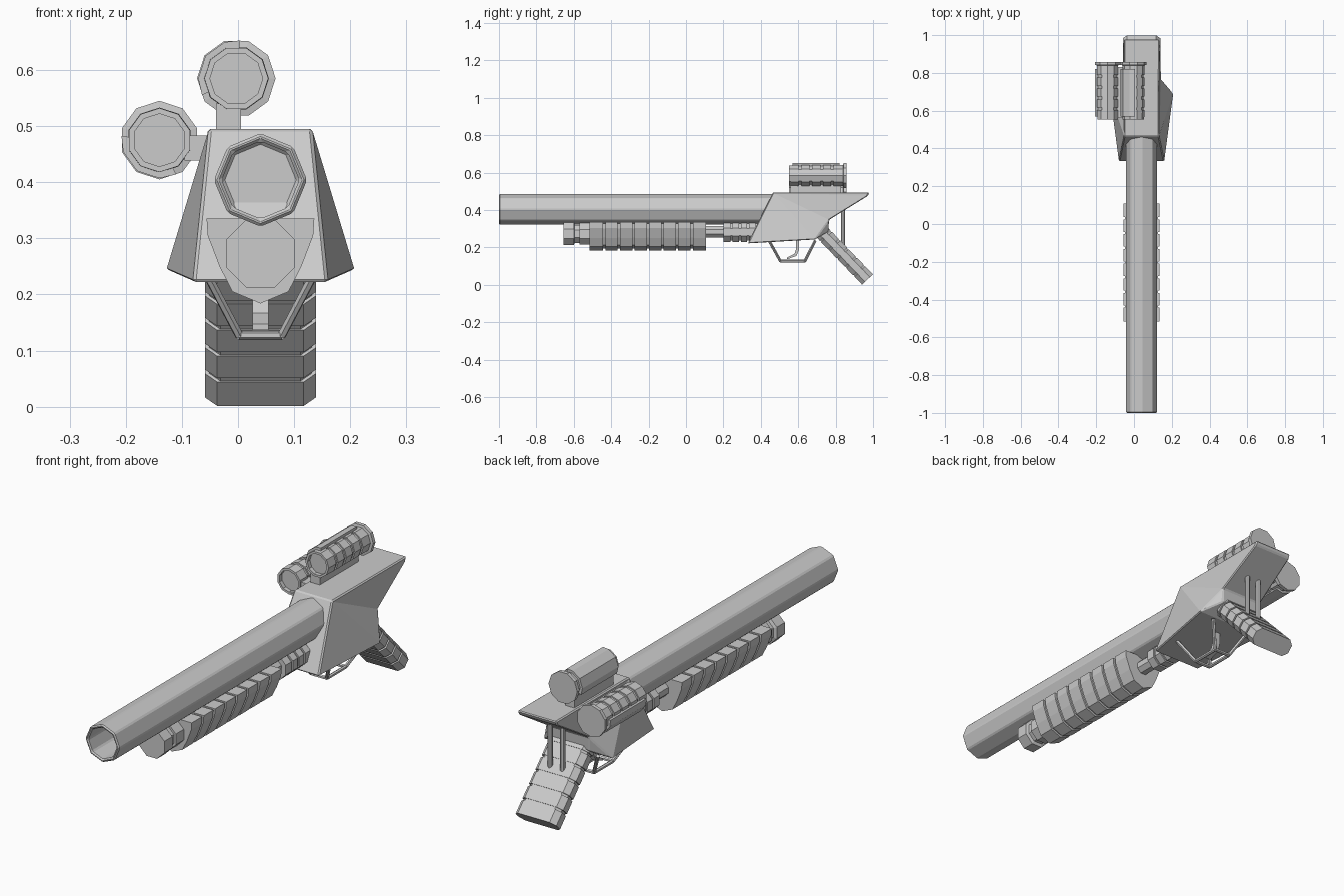
import bpy, bmesh, math
from mathutils import Vector, Matrix

if "Cube" in bpy.data.objects:
    bpy.data.objects.remove(bpy.data.objects["Cube"])

CX = 0.04  # centre line of the gun body


def finish(name, bm, bevel=0.0):
    bmesh.ops.recalc_face_normals(bm, faces=bm.faces)
    me = bpy.data.meshes.new(name)
    bm.to_mesh(me)
    bm.free()
    ob = bpy.data.objects.new(name, me)
    bpy.context.scene.collection.objects.link(ob)
    if bevel:
        mod = ob.modifiers.new("bevel", 'BEVEL')
        mod.width = bevel
        mod.segments = 1
        mod.limit_method = 'ANGLE'
    return ob


def ngon(n, phase=0.0):
    return [(math.cos(math.radians(phase + 360 * i / n)),
             math.sin(math.radians(phase + 360 * i / n))) for i in range(n)]


def loft(name, section, stations, loc, bevel=0.0, matrix=None):
    """Sweep an x/z section along y; each station is (y, scale)."""
    bm = bmesh.new()
    rings = [[bm.verts.new((x * s, y, z * s)) for x, z in section] for y, s in stations]
    n = len(section)
    for a, b in zip(rings, rings[1:]):
        for i in range(n):
            j = (i + 1) % n
            bm.faces.new((a[i], a[j], b[j], b[i]))
    bm.faces.new(rings[0])
    bm.faces.new(rings[-1])
    if matrix:
        bm.transform(matrix)
    bm.transform(Matrix.Translation(loc))
    return finish(name, bm, bevel)


def ribbed(y0, y1, count, hi, lo, gap):
    """Stations for raised ribs separated by narrow grooves."""
    out, step = [], (y1 - y0) / count
    for i in range(count):
        a, b = y0 + i * step, y0 + (i + 1) * step
        if i:
            a += gap / 2
            out.append((a, lo))
        out.append((a, hi))
        if i < count - 1:
            b -= gap / 2
            out += [(b, hi), (b, lo)]
        else:
            out.append((b, hi))
    return out


def bar(name, p, q, r, n=6):
    p, q = Vector(p), Vector(q)
    d = q - p
    bm = bmesh.new()
    rot = d.to_track_quat('Z', 'Y').to_matrix().to_4x4()
    bmesh.ops.create_cone(bm, cap_ends=True, segments=n, radius1=r, radius2=r,
                          depth=d.length, matrix=Matrix.Translation((p + q) / 2) @ rot)
    return finish(name, bm)


# hollow octagonal barrel
loft("barrel", ngon(8, 90), [(0.4, .069), (-1, .069), (-1, .083), (0.5, .083)],
     (CX, 0, .404), bevel=.005)

# magazine tube: front cap, necks, rod and rear rings
loft("magazine_cap", ngon(8, 22.5), [(-.655, .066), (-.6, .066), (-.595, .052), (-.57, .052),
                                     (-.57, .062), (-.5, .062)], (CX, 0, .273))
loft("magazine_rod", ngon(8, 22.5), [(.08, .033), (.22, .033)], (CX, 0, .284))
loft("rear_collar", ngon(8, 22.5), ribbed(.2, .42, 5, .056, .049, .01), (CX, 0, .282))

# pump grip with a wide flat top
pump = [(-.096, .055), (.096, .055), (.094, .025), (.073, -.03), (.05, -.075), (0, -.096),
        (-.05, -.075), (-.073, -.03), (-.094, .025)]
loft("pump_grip", pump, ribbed(-.515, .108, 8, 1, .9, .012), (CX, 0, .28))

# receiver: mirrored profile of (y, z, half width) with flared lower corners
prof = [(.465, .495, .092), (.98, .495, .094), (.972, .476, .094), (.765, .348, .104),
        (.76, .285, .1), (.69, .243, .168), (.33, .222, .12)]
bm = bmesh.new()
L = [bm.verts.new((CX - w, y, z)) for y, z, w in prof]
R = [bm.verts.new((CX + w, y, z)) for y, z, w in prof]
for side in (L, R):
    for tri in ((0, 1, 2), (0, 2, 3), (0, 3, 5), (0, 5, 6), (3, 4, 5)):
        bm.faces.new([side[i] for i in tri])
for i in range(len(prof)):
    j = (i + 1) % len(prof)
    bm.faces.new((L[i], L[j], R[j], R[i]))
finish("receiver", bm, bevel=.005)

# slanted rear handle with chamfered corners
w, t, c = .099, .04, .022
handle = [(-w, -t + c), (-w + c, -t), (w - c, -t), (w, -t + c),
          (w, t - c), (w - c, t), (-w + c, t), (-w, t - c)]
loft("handle", handle, ribbed(0, .385, 6, 1, .93, .01), (CX, .703, .306),
     matrix=Matrix.Rotation(math.radians(-46), 4, 'X'))

# twin rods between the receiver tail and the handle
for s in (-1, 1):
    bar("rear_rod", (CX + s * .03, .84, .19), (CX + s * .03, .84, .41), .011, 8)

# trigger guard: four splayed legs and a bottom frame
top = [(-.095, .445), (.095, .445), (.095, .69), (-.095, .69)]
low = [(-.038, .505), (.038, .505), (.038, .635), (-.038, .635)]
for i in range(4):
    a, b = low[i], low[(i + 1) % 4]
    bar("guard_leg", (CX + top[i][0], top[i][1], .235), (CX + a[0], a[1], .127), .008)
    bar("guard_frame", (CX + a[0], a[1], .127), (CX + b[0], b[1], .127), .008)

# curved trigger
path = [(.605, .24), (.603, .185), (.59, .155), (.54, .137),
        (.54, .147), (.58, .167), (.588, .19), (.588, .24)]
bm = bmesh.new()
f = bm.faces.new([bm.verts.new((CX - .014, y, z)) for y, z in path])
ext = bmesh.ops.extrude_face_region(bm, geom=[f])
bmesh.ops.translate(bm, vec=(.028, 0, 0),
                    verts=[v for v in ext["geom"] if isinstance(v, bmesh.types.BMVert)])
finish("trigger", bm)


# sight tube with rear flange, side sleeve and mount, turned about its own axis
def sight(name, x, z, turn):
    m = Matrix.Rotation(math.radians(-turn), 4, 'Y')
    loc = (x, 0, z)
    st = [(.57, .047), (.552, .047), (.552, .057)][0:3]
    st += ribbed(.552, .84, 5, .058, .052, .014)[1:]
    st += [(.842, .07), (.858, .07)]
    loft(name + "_tube", ngon(10), st, loc, matrix=m)
    arc = [math.radians(a) for a in (84, 108, 144, 180, 206)]
    sleeve = ([(math.cos(a) * .068, math.sin(a) * .068) for a in arc]
              + [(math.cos(a) * .05, math.sin(a) * .05) for a in reversed(arc)])
    loft(name + "_sleeve", sleeve, [(.57, 1), (.82, 1)], loc, matrix=m)
    mount = [(-.036, -.1), (.008, -.1), (.008, -.045), (-.036, -.045)]
    loft(name + "_mount", mount, [(.56, 1), (.83, 1)], loc, matrix=m)


sight("top_sight", -.003, .585, 0)
sight("side_sight", -.14, .475, 90)
